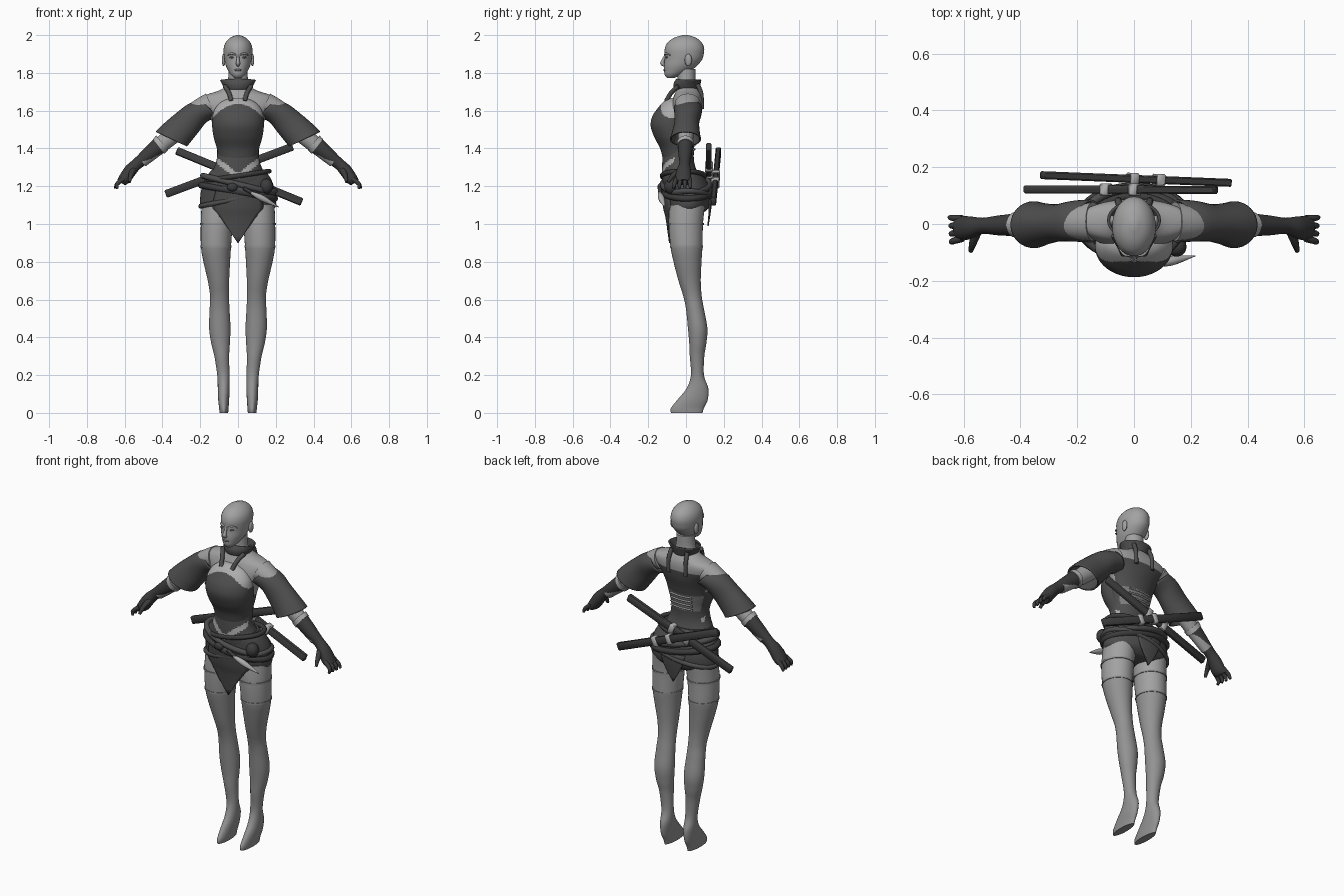
import bpy, bmesh, math
from mathutils import Vector, Matrix

if "Cube" in bpy.data.objects:
    bpy.data.objects.remove(bpy.data.objects["Cube"])


def material(name, grey):
    m = bpy.data.materials.new(name)
    m.use_nodes = True
    m.diffuse_color = (grey, grey, grey, 1)
    m.node_tree.nodes["Principled BSDF"].inputs["Base Color"].default_value = (grey, grey, grey, 1)
    return m


SKIN = material("skin grey", 0.36)
STOCKING = material("stocking grey", 0.29)
CLOTH = material("charcoal cloth", 0.075)
LEATHER = material("dark leather", 0.045)
TRIM = material("pale trim", 0.42)
LACE = material("mid grey lacing", 0.2)


def finish(name, bm, mats, mirror=False, thick=0, rule=None):
    """Turn a bmesh into a smooth shaded object."""
    bmesh.ops.recalc_face_normals(bm, faces=bm.faces)
    if rule:
        for f in bm.faces:
            f.material_index = rule(f.calc_center_median())
    me = bpy.data.meshes.new(name)
    bm.to_mesh(me)
    bm.free()
    me.polygons.foreach_set("use_smooth", [True] * len(me.polygons))
    me.set_sharp_from_angle(angle=math.radians(45))
    for m in mats:
        me.materials.append(m)
    ob = bpy.data.objects.new(name, me)
    bpy.context.collection.objects.link(ob)
    if thick:
        ob.modifiers.new("thickness", "SOLIDIFY").thickness = thick
    if mirror:
        ob.modifiers.new("mirror", "MIRROR").use_mirror_merge = False
    return ob


def spline(rows, steps):
    """Smoothly interpolate rows of numbers."""
    out = []
    for i in range(len(rows) - 1):
        a, b = rows[max(i - 1, 0)], rows[i]
        c, d = rows[i + 1], rows[min(i + 2, len(rows) - 1)]
        for s in range(steps):
            t = s / steps
            out.append([q + 0.5 * t * (r - p + t * (2 * p - 5 * q + 4 * r - s2 + t * (3 * (q - r) + s2 - p)))
                        for p, q, r, s2 in zip(a, b, c, d)])
    return out + [list(rows[-1])]


def loft(name, rings, mats, seg=32, steps=4, cap=True, **kw):
    """Skin elliptical rings: upper point x z, lower point x z, front y, back y."""
    bm = bmesh.new()
    loops = []
    for xa, za, xb, zb, yf, yb in spline(rings, steps):
        loop = []
        for i in range(seg):
            c, s = math.cos(math.tau * i / seg), math.sin(math.tau * i / seg)
            loop.append(bm.verts.new(((xa + xb + c * (xa - xb)) / 2, (yf + yb + s * (yb - yf)) / 2,
                                      (za + zb + c * (za - zb)) / 2)))
        loops.append(loop)
    for p, q in zip(loops, loops[1:]):
        for i in range(seg):
            j = (i + 1) % seg
            bm.faces.new((p[i], p[j], q[j], q[i]))
    if cap:
        bm.faces.new(loops[0])
        bm.faces.new(loops[-1])
    return finish(name, bm, mats, **kw)


def level(z, x0, x1, yf, yb):
    return (x1, z, x0, z, yf, yb)


def sym(z, half, yf, yb):
    return level(z, -half, half, yf, yb)


def tube(name, pts, radii, mat, closed=False, mirror=False, flat=1):
    """Round cord through points with a radius for each point."""
    cu = bpy.data.curves.new(name, "CURVE")
    cu.dimensions, cu.bevel_depth, cu.bevel_resolution, cu.use_fill_caps = "3D", 1, 3, True
    sp = cu.splines.new("POLY")
    rows = [list(p) + [r] for p, r in zip(pts, radii)]
    rows = rows if closed else spline(rows, 4)
    sp.points.add(len(rows) - 1)
    for p, (x, y, z, r) in zip(sp.points, rows):
        p.co, p.radius = (x, y, z, 1), r
    sp.use_cyclic_u = closed
    tmp = bpy.data.objects.new(name, cu)
    bpy.context.collection.objects.link(tmp)
    bpy.context.view_layer.update()
    me = bpy.data.meshes.new_from_object(tmp.evaluated_get(bpy.context.evaluated_depsgraph_get()))
    bpy.data.objects.remove(tmp)
    bm = bmesh.new()
    bm.from_mesh(me)
    for f in bm.faces:
        f.material_index = 0
    return finish(name, bm, [mat], mirror=mirror)


def ball(name, loc, size, mat, mirror=False):
    bm = bmesh.new()
    bmesh.ops.create_uvsphere(bm, u_segments=20, v_segments=12, radius=1,
                              matrix=Matrix.Translation(loc) @ Matrix.Diagonal((*size, 1)))
    return finish(name, bm, [mat], mirror=mirror)


def bar(name, a, b, tall, deep, mat):
    """Box running from a to b."""
    a, b = Vector(a), Vector(b)
    bm = bmesh.new()
    turn = (b - a).to_track_quat("X", "Z").to_matrix().to_4x4()
    bmesh.ops.create_cube(bm, size=1, matrix=Matrix.Translation((a + b) / 2) @ turn
                          @ Matrix.Diagonal(((b - a).length, deep, tall, 1)))
    bmesh.ops.bevel(bm, geom=bm.edges[:], offset=0.005, segments=1, affect="EDGES")
    return finish(name, bm, [mat])


def panel(name, rows, mat, bend):
    """Hanging cloth: rows of height, half width and y, bent round the body."""
    bm = bmesh.new()
    n = 12
    grid = [[bm.verts.new((w * (2 * i / n - 1), y + bend * (w * (2 * i / n - 1)) ** 2, z)) for i in range(n + 1)]
            for z, w, y in spline(rows, 3)]
    for p, q in zip(grid, grid[1:]):
        for i in range(n):
            bm.faces.new((p[i], p[i + 1], q[i + 1], q[i]))
    return finish(name, bm, [mat], thick=0.008)


# Head with facial features
loft("head", [sym(1.772, .018, -.1, -.065), sym(1.79, .038, -.113, -.02), sym(1.815, .054, -.116, .03),
              sym(1.84, .065, -.116, .06), sym(1.87, .072, -.113, .085), sym(1.9, .076, -.113, .094),
              sym(1.93, .076, -.112, .096), sym(1.96, .066, -.098, .084), sym(1.985, .043, -.065, .055),
              sym(2, .01, -.018, .012)], [SKIN])
ball("ear", (.076, .012, 1.868), (.01, .019, .032), SKIN, True)
ball("eye", (.031, -.102, 1.882), (.014, .006, .005), LACE, True)
ball("lips", (0, -.113, 1.815), (.02, .007, .006), LACE)
tube("nose", [(0, -.11, 1.892), (0, -.122, 1.865), (0, -.125, 1.85), (0, -.112, 1.84)],
     [.006, .009, .012, .008], SKIN)
tube("brow", [(.012, -.112, 1.896), (.034, -.106, 1.902), (.054, -.083, 1.895)], [.004, .006, .003], SKIN, mirror=True)


# Torso: bare shoulders and neck, dark back wrap, laced waist, pointed front trim
def torso_colour(c):
    if c.y > 0:
        return 1 if c.z < 1.38 or 1.48 < c.z < 1.63 else 2 if c.z <= 1.48 else 0
    if abs(c.x) < 0.11 and 0 < c.z - 1.235 - 0.75 * abs(c.x) < 0.034:
        return 3
    return 1 if c.z < 1.5 else 0


loft("torso", [sym(1.1, .16, -.09, .1), sym(1.18, .17, -.11, .1), sym(1.24, .155, -.126, .075),
               sym(1.32, .118, -.126, .045), sym(1.39, .11, -.12, .042), sym(1.46, .122, -.11, .052),
               sym(1.52, .132, -.1, .065), sym(1.58, .155, -.095, .082), sym(1.635, .2, -.08, .088),
               sym(1.675, .19, -.065, .085), sym(1.707, .1, -.052, .072), sym(1.74, .058, -.047, .052),
               sym(1.82, .05, -.045, .05)],
     [SKIN, CLOTH, LACE, TRIM], seg=96, steps=9, rule=torso_colour)
loft("bust_cover", [sym(1.34, .1, -.122, .02), sym(1.4, .112, -.137, .03), sym(1.46, .129, -.168, .03),
                    sym(1.52, .137, -.187, .03), sym(1.57, .135, -.178, .03), sym(1.61, .122, -.152, .01),
                    sym(1.645, .09, -.122, -.02), sym(1.668, .04, -.095, -.04)],
     [CLOTH, TRIM], seg=96, steps=10, rule=lambda c: int(c.z > 1.635 - 4 * c.x * c.x and c.z > 1.55))
for k in range(4):
    z = 1.395 + 0.025 * k
    tube("back_lace", [(-.07, .038 + .01 * k / 3, z), (0, .046 + .004 * k, z), (.07, .038 + .01 * k / 3, z)],
         [.005] * 3, TRIM)

# Collar and halter straps
loft("collar", [(.062, 1.715, -.062, 1.715, -.055, .062), (.075, 1.74, -.075, 1.74, -.058, .068),
                (.088, 1.765, -.088, 1.765, -.045, .074)], [CLOTH], cap=False, thick=0.008)
tube("front_strap", [(.07, -.04, 1.73), (.048, -.078, 1.695), (.035, -.105, 1.65)], [.012] * 3, CLOTH, mirror=True)
tube("back_strap", [(.05, .06, 1.74), (.055, .08, 1.69), (.055, .083, 1.61)], [.012] * 3, CLOTH, mirror=True)

# Arms, flared sleeves and gloves
loft("arm", [(.17, 1.69, .12, 1.58, -.06, .078), (.25, 1.64, .19, 1.555, -.052, .06),
             (.34, 1.545, .28, 1.465, -.045, .045), (.43, 1.455, .375, 1.39, -.04, .035),
             (.53, 1.36, .49, 1.305, -.035, .025)], [SKIN], mirror=True)
loft("sleeve", [(.195, 1.66, .11, 1.565, -.065, .086), (.26, 1.637, .165, 1.54, -.062, .082),
                (.33, 1.585, .21, 1.485, -.062, .07), (.4, 1.525, .25, 1.435, -.075, .074),
                (.435, 1.49, .27, 1.41, -.085, .08)], [CLOTH], cap=False, thick=0.008, mirror=True)
loft("glove", [(.44, 1.455, .38, 1.385, -.043, .038), (.5, 1.395, .455, 1.335, -.04, .03),
               (.55, 1.345, .515, 1.295, -.035, .022), (.595, 1.305, .545, 1.26, -.05, .026),
               (.625, 1.26, .575, 1.22, -.058, .028), (.638, 1.235, .6, 1.205, -.054, .028)], [LEATHER], mirror=True)
loft("glove_cuff", [(.432, 1.468, .37, 1.39, -.048, .043), (.45, 1.45, .39, 1.372, -.047, .041)], [TRIM], mirror=True)
for k in range(4):
    y = 0.018 - 0.023 * k
    tube("finger", [(.605, y, 1.24), (.64, y * 1.2, 1.212), (.65 - .004 * k, y * 1.3, 1.188)], [.013, .011, .007],
         LEATHER, mirror=True)
tube("thumb", [(.555, -.03, 1.285), (.568, -.07, 1.255), (.575, -.095, 1.222)], [.018, .013, .008],
     LEATHER, mirror=True)

# Legs with stockings and thigh bands
loft("leg", [level(1.1, .015, .193, -.088, .1), level(1, .028, .197, -.092, .09), level(.88, .037, .196, -.082, .087),
             level(.8, .042, .183, -.066, .082), level(.7, .047, .16, -.04, .078), level(.62, .048, .148, -.015, .083),
             level(.55, .045, .15, 0, .095), level(.45, .04, .153, .01, .113), level(.37, .043, .142, .017, .108),
             level(.3, .047, .125, .02, .097), level(.2, .045, .11, .026, .095), level(.13, .044, .107, .003, .118),
             level(.07, .047, .105, -.045, .115), level(.025, .05, .1, -.08, .095), level(0, .052, .098, -.08, .087)],
     [SKIN, STOCKING], steps=6, mirror=True, rule=lambda c: int(c.z < 0.88))
for z, x0, x1, yf, yb in ((.875, .037, .196, -.082, .087), (.995, .028, .198, -.093, .091)):
    loft("thigh_band", [level(z, x0 - .003, x1 + .003, yf - .003, yb + .003),
                        level(z + .01, x0 - .003, x1 + .003, yf - .003, yb + .003)], [STOCKING], mirror=True)

# Hip wrap, pointed cloths and belts
loft("hip_wrap", [sym(1.055, .15, -.07, .085), sym(1.085, .196, -.1, .12), sym(1.14, .2, -.112, .132),
                  sym(1.2, .19, -.12, .123), sym(1.25, .168, -.123, .095), sym(1.285, .14, -.115, .065)], [CLOTH], seg=48)
panel("front_apron", [(1.2, .11, -.132), (1.09, .135, -.122), (1.03, .09, -.108), (.9, .002, -.09)], CLOTH, 2)
panel("back_cloth", [(1.16, .08, .138), (1.09, .06, .135), (.99, .002, .12)], CLOTH, -2)
for z, tilt, rx, ry, yc, r, mat in ((1.255, .025, .165, .112, -.014, .013, LEATHER),
                                    (1.21, -.045, .185, .124, .001, .016, CLOTH),
                                    (1.17, -.035, .195, .124, .006, .017, LEATHER),
                                    (1.135, .04, .196, .122, .008, .014, CLOTH)):
    ring = [math.tau * i / 48 for i in range(48)]
    tube("hip_belt", [(rx * math.cos(t), yc + ry * math.sin(t), z + tilt * math.cos(t)) for t in ring],
         [r] * 48, mat, closed=True)
ball("belt_knot", (-.03, -.135, 1.195), (.028, .016, .022), LEATHER)
ball("side_pouch", (.15, -.08, 1.2), (.035, .035, .04), LEATHER)

# Dagger at the front
tube("dagger_grip", [(.03, -.14, 1.19), (.1, -.135, 1.15)], [.01, .01], LEATHER)
tube("dagger_blade", [(.07, -.14, 1.165), (.13, -.13, 1.135), (.215, -.112, 1.09)], [.008, .017, .002], TRIM)

# Two sheathed swords crossed behind the hips, with pale ties
for a, b, ties in (((-.325, .172, 1.388), (.338, .145, 1.116), (.46, .6)),
                   ((-.383, .122, 1.158), (.29, .12, 1.41), (.4, .55))):
    a, b = Vector(a), Vector(b)
    bar("sword_sheath", a, b, .042, .028, LEATHER)
    for t in ties:
        bar("sheath_tie", a.lerp(b, t), a.lerp(b, t + .045), .056, .042, TRIM)
